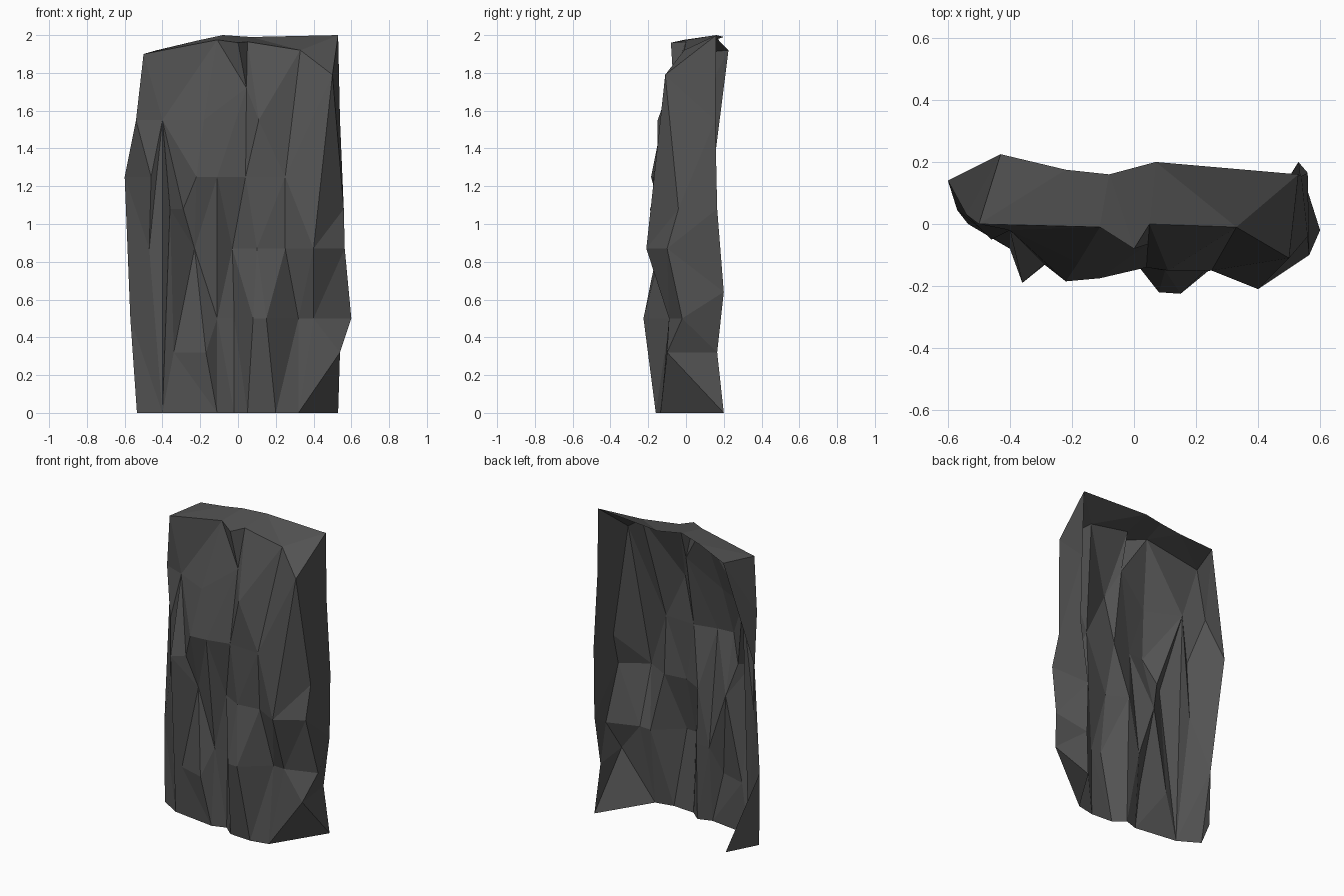
import bpy
from mathutils import Vector
from mathutils.geometry import delaunay_2d_cdt

if "Cube" in bpy.data.objects:
    bpy.data.objects.remove(bpy.data.objects["Cube"])

# Open-backed rock slab: horizontal sections (height: x, y from left to right)
sections = {
    0: [(-.43, .2), (-.535, 0), (-.4, -.08), (-.11, -.12), (-.02, -.09), (.05, -.15),
        (.2, -.16), (.32, -.135), (.53, .2)],
    .32: [(-.34, -.1), (-.17, -.15), (.54, -.1), (.51, .165)],
    .5: [(-.57, .045), (-.11, -.085), (-.02, -.08), (.08, -.22), (.15, -.225),
         (.32, -.085), (.4, -.09), (.6, -.02)],
    .64: [(.53, .2)],
    .87: [(-.47, -.035), (-.23, -.085), (-.03, -.08), (.1, -.15), (.25, -.13),
          (.4, -.21), (.565, -.1)],
    1.08: [(-.36, -.19), (-.29, -.13), (.56, -.04), (.56, .165)],
    1.25: [(-.6, .14), (-.46, -.05), (-.22, -.185), (-.11, -.175), (.04, -.14), (.25, -.15)],
    1.55: [(-.54, .03), (-.4, -.02), (-.18, -.125), (.11, -.15), (.54, .155)],
    1.72: [(.045, -.065)],
}
# Sloping top: front lip and rear edge, both left to right
lip = [(-.5, 0, 1.9), (-.11, -.01, 1.975), (0, -.08, 1.96), (.05, 0, 1.965),
       (.33, -.01, 1.92), (.5, -.11, 1.79)]
rear = [(-.43, .225, 1.92), (-.22, .175, 1.97), (-.08, .16, 2), (.07, .2, 1.99), (.53, .16, 2)]

face = [(x, y, z) for z, row in sections.items() for x, y in row]
points = face + lip + rear


def unfold(p):
    """Lay walls and top flat; squash height so facets run vertically."""
    x, y, z = p
    back = max(y, 0)
    u = x + (back if x > 0 else -back) if abs(x) > .4 else x
    return Vector((u, .4 * z + (back if z > 1.85 else 0)))


# Outline: bottom, up the right rear edge, over the top, down the left rear edge
ground = [p for p in face if p[2] == 0]
walls = [p for p in face if p[1] > .04 and p[2] > 0]
rim = (ground + [p for p in walls if p[0] > 0] + rear[::-1]
       + [p for p in walls if p[0] < 0][::-1])

# Sharp edges: the top lip, the right corner, the long right ridge, the notch
corner = [p for p in face if p[0] > .53 and p[1] < 0]
ridge = min((p for p in face if .35 < p[0] < .5), key=lambda p: p[1])
creases = [[rear[0]] + lip + [rear[-1]],
           [ground[-1]] + corner + [lip[-1]],
           [lip[-1], ridge],
           [lip[2], face[-1], lip[3]]]
# Vertical cracks join face points that share the same x
columns = {}
for p in face:
    if abs(p[0]) < .42:
        columns.setdefault(p[0], []).append(p)
creases += [c for c in columns.values() if len(c) > 1 and c[0][0] != ridge[0]]

at = points.index
edges = {(at(a), at(b)) for line in creases for a, b in zip(line, line[1:])}
flat, _, tris, origin, _, _ = delaunay_2d_cdt(
    [unfold(p) for p in points], list(edges), [[at(p) for p in rim]], 1, 1e-5)


def fold(i):
    """Return a sheet corner to its place in space."""
    if origin[i]:
        return points[origin[i][0]]
    return min(points, key=lambda p: (unfold(p) - flat[i]).length)


mesh = bpy.data.meshes.new("rock_slab")
mesh.from_pydata([fold(i) for i in range(len(flat))], [], [list(t) for t in tris])
mesh.validate()
mesh.update()
slab = bpy.data.objects.new("rock_slab", mesh)
bpy.context.collection.objects.link(slab)

# Dark stone, flat shaded
stone = bpy.data.materials.new("dark_grey_stone")
stone.diffuse_color = (.085, .085, .085, 1)
stone.use_nodes = True
stone.node_tree.nodes["Principled BSDF"].inputs["Base Color"].default_value = stone.diffuse_color
mesh.materials.append(stone)
